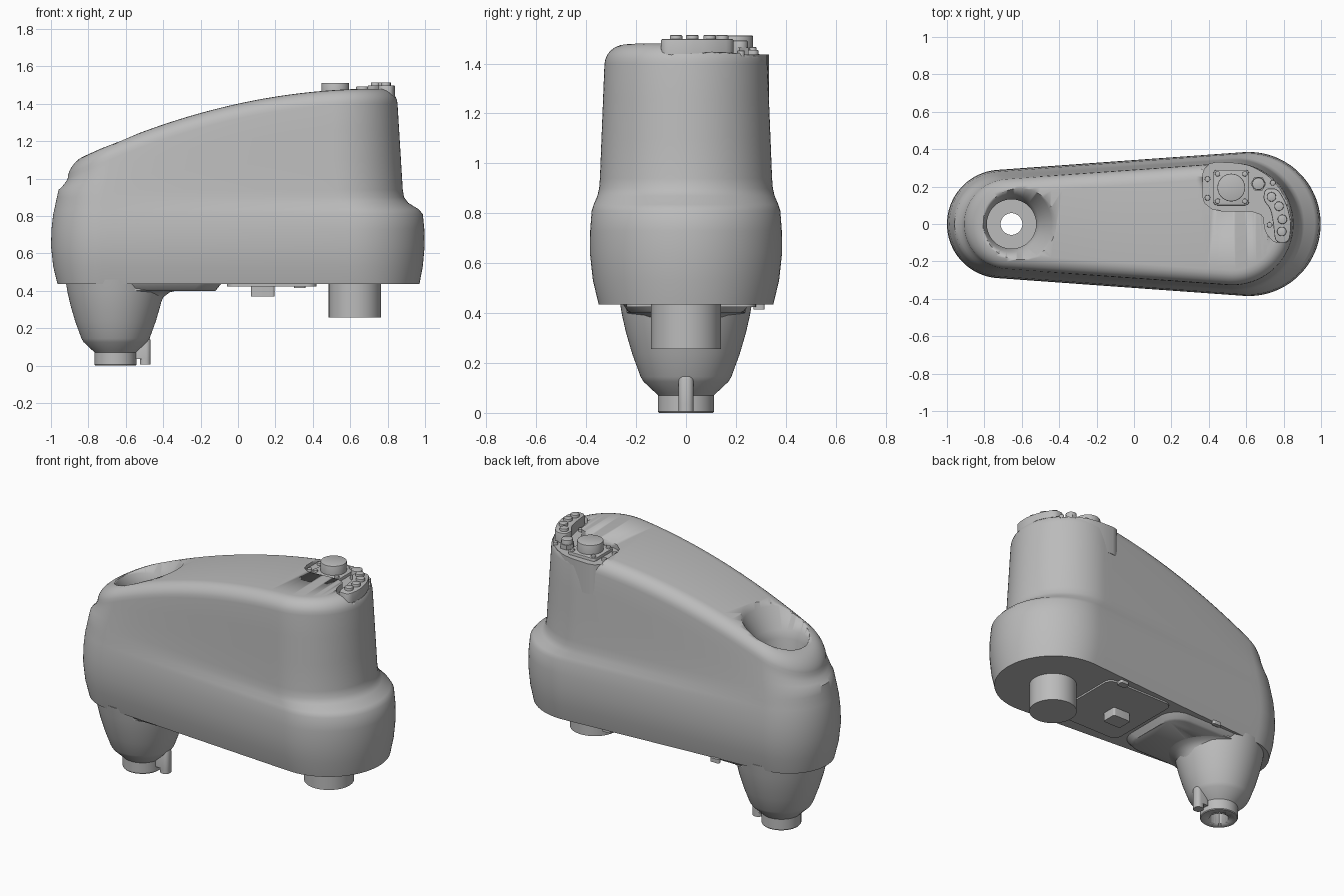
import bpy, bmesh
from math import sin, cos, pi, acos, radians
from mathutils import Vector

if "Cube" in bpy.data.objects:
    bpy.data.objects.remove(bpy.data.objects["Cube"], do_unlink=True)

gray = bpy.data.materials.new("light_gray")
gray.use_nodes = True
COLOR = (0.5, 0.5, 0.5, 1)
gray.diffuse_color = COLOR
gray.node_tree.nodes["Principled BSDF"].inputs["Base Color"].default_value = COLOR


def finish(name, bm, angle=35):
    bmesh.ops.recalc_face_normals(bm, faces=bm.faces)
    me = bpy.data.meshes.new(name)
    bm.to_mesh(me)
    bm.free()
    me.materials.append(gray)
    ob = bpy.data.objects.new(name, me)
    bpy.context.collection.objects.link(ob)
    bpy.ops.object.select_all(action="DESELECT")
    bpy.context.view_layer.objects.active = ob
    ob.select_set(True)
    bpy.ops.object.shade_smooth_by_angle(angle=radians(angle))
    return ob


def prism(name, outline, z0, z1, bevel=0):
    bm = bmesh.new()
    face = bm.faces.new([bm.verts.new((x, y, z0)) for x, y in outline])
    ext = bmesh.ops.extrude_face_region(bm, geom=[face])["geom"]
    top = [v for v in ext if isinstance(v, bmesh.types.BMVert)]
    bmesh.ops.translate(bm, verts=top, vec=(0, 0, z1 - z0))
    if bevel:
        rim = [e for e in bm.edges if all(v in top for v in e.verts)]
        bmesh.ops.bevel(bm, geom=rim, offset=bevel, segments=2, affect="EDGES", profile=0.5)
    return finish(name, bm)


def circle(x, y, r, n=32):
    return [(x + r * cos(2 * pi * i / n), y + r * sin(2 * pi * i / n)) for i in range(n)]


def rounded_rect(x0, x1, y0, y1, r, n=6):
    pts = []
    corners = [(x1 - r, y1 - r), (x0 + r, y1 - r), (x0 + r, y0 + r), (x1 - r, y0 + r)]
    for q, (cx, cy) in enumerate(corners):
        for i in range(n + 1):
            a = pi / 2 * (q + i / n)
            pts.append((cx + r * cos(a), cy + r * sin(a)))
    return pts


def smooth_outline(pts, rounds=2):
    # corner cutting turns a coarse outline into a curve
    for _ in range(rounds):
        new = []
        for i, p in enumerate(pts):
            a, b = Vector(p), Vector(pts[(i + 1) % len(pts)])
            new += [a.lerp(b, 0.2), a.lerp(b, 0.8)]
        pts = new
    return [tuple(p) for p in pts]


def revolve(name, profile, x, y=0, n=64):
    bm = bmesh.new()
    vs = [bm.verts.new((x + r, y, z)) for r, z in profile]
    edges = [bm.edges.new(p) for p in zip(vs, vs[1:])]
    bmesh.ops.spin(bm, geom=vs + edges, cent=(x, y, 0), axis=(0, 0, 1),
                   angle=2 * pi, steps=n, use_merge=True)
    bmesh.ops.remove_doubles(bm, verts=bm.verts, dist=0.0001)
    return finish(name, bm)


def boolean(target, tool, operation="DIFFERENCE"):
    mod = target.modifiers.new("cut", "BOOLEAN")
    mod.operation, mod.solver, mod.object = operation, "EXACT", tool
    bpy.context.view_layer.objects.active = target
    bpy.ops.object.modifier_apply(modifier=mod.name)


# Housing: tapered capsule sections lofted up to a sloping crown
def crown(x):
    return 1.40 + 0.2185 * x - 0.149 * x * x


def half_section(cl, rl, cr, rr, arc=24, straight=20):
    phi = acos((rl - rr) / (cr - cl))
    right = [Vector((cr + rr * cos(phi * i / arc), rr * sin(phi * i / arc))) for i in range(arc + 1)]
    left = []
    for i in range(arc + 1):
        a = phi + (pi - phi) * i / arc
        left.append(Vector((cl + rl * cos(a), rl * sin(a))))
    side = [right[-1].lerp(left[0], i / straight) for i in range(1, straight)]
    return right + side + left


FILLET = 0.08
halves = []
# height, left centre and radius, right centre and radius
for z, *s in [(0.435, -0.71, 0.255, 0.62, 0.35), (0.53, -0.71, 0.278, 0.615, 0.373),
              (0.64, -0.71, 0.29, 0.613, 0.385), (0.73, -0.71, 0.287, 0.612, 0.384),
              (0.81, -0.708, 0.28, 0.61, 0.378), (0.835, -0.706, 0.276, 0.597, 0.370),
              (0.87, -0.703, 0.272, 0.555, 0.355), (0.90, -0.70, 0.268, 0.54, 0.348),
              (0.94, -0.696, 0.263, 0.536, 0.345)]:
    halves.append([(p.x, p.y, z) for p in half_section(*s)])
for f in (0.35, 0.7):
    sec = half_section(-0.696 + 0.028 * f, 0.263 - 0.02 * f, 0.536 - 0.01 * f, 0.345 - 0.018 * f)
    halves.append([(p.x, p.y, 0.94 + f * (crown(p.x) - FILLET - 0.94)) for p in sec])
for k in range(7):
    a = pi / 2 * k / 6
    inset = FILLET * (1 - cos(a))
    sec = half_section(-0.668, 0.243 - inset, 0.526, 0.327 - inset)
    halves.append([(p.x, p.y, crown(p.x) - FILLET * (1 - sin(a))) for p in sec])

bm = bmesh.new()
rings = []
for h in halves:
    full = h + [(x, -y, z) for x, y, z in reversed(h[1:-1])]
    full[0], full[len(h) - 1] = (h[0][0], 0, h[0][2]), (h[-1][0], 0, h[-1][2])
    rings.append([bm.verts.new(p) for p in full])
n, last = len(rings[0]), len(halves[0]) - 1
for lo, hi in zip(rings, rings[1:]):
    for i in range(n):
        j = (i + 1) % n
        bm.faces.new((lo[i], lo[j], hi[j], hi[i]))
bm.faces.new(rings[0])
top = rings[-1]
for i in range(last):
    strip = [top[i], top[i + 1], top[-i - 1], top[-i % n]]
    bm.faces.new(list(dict.fromkeys(strip)))
housing = finish("housing", bm)

# Recessed connector panel on the crown
panel_outline = smooth_outline([
    (0.365, 0.07), (0.365, 0.335), (0.60, 0.325), (0.72, 0.26), (0.80, 0.16), (0.845, 0.03),
    (0.835, -0.10), (0.75, -0.10), (0.70, -0.04), (0.69, 0.07)])
panel = prism("connector_panel", panel_outline, 1.25, 1.437)
pocket = prism("pocket_cutter", panel_outline, 1.436, 1.7)
boolean(housing, pocket)

# Hollow shaft and flared foot
LEG = -0.655
bore = revolve("bore_cutter", [(0, -0.1), (0.058, -0.1), (0.058, 0.6), (0.132, 0.6), (0.132, 1.08),
                               (0.15, 1.125), (0.215, 1.245), (0.31, 1.40), (0, 1.40)], LEG)
foot = revolve("foot", [(0, 0), (0.108, 0), (0.112, 0.005), (0.112, 0.07), (0.122, 0.08), (0.17, 0.125),
                        (0.182, 0.145), (0.215, 0.235), (0.24, 0.32), (0.256, 0.39),
                        (0.268, 0.46), (0, 0.46)], LEG)
for ob in (housing, foot):
    boolean(ob, bore)
for ob in (pocket, bore):
    bpy.data.objects.remove(ob, do_unlink=True)
prism("foot_tab", rounded_rect(-0.56, -0.467, -0.03, 0.03, 0.025), 0.035, 0.15, 0.015)
prism("foot_tab_tip", rounded_rect(-0.525, -0.467, -0.03, 0.03, 0.025), 0.005, 0.06)

# Underside: fairing, cover plate, sensor block, clips and output shaft
bm = bmesh.new()
fair = [(0.40, 0.22), (0.408, 0.235), (0.44, 0.255)]
loops = []
for z, w in fair:
    out = rounded_rect(-0.66, -0.12 + (z - 0.40) * 0.8, -w, w, 0.12)
    loops.append([bm.verts.new((x, y, z)) for x, y in out])
for lo, hi in zip(loops, loops[1:]):
    for i in range(len(lo)):
        j = (i + 1) % len(lo)
        bm.faces.new((lo[i], lo[j], hi[j], hi[i]))
bm.faces.new(loops[0])
bm.faces.new(loops[-1])
fairing = finish("foot_fairing", bm)
collar = revolve("foot_collar", [(0.225, 0.27), (0.237, 0.32), (0.255, 0.365), (0.29, 0.392),
                                 (0.33, 0.402), (0.33, 0.44), (0.2, 0.44)], LEG)
for v in collar.data.vertices:
    v.co.y *= 0.78 if v.co.x > LEG + 0.1 else 0.75
    if v.co.x < LEG:
        v.co.x = LEG + (v.co.x - LEG) * 0.75
hole = prism("bore_clearance_cutter", circle(LEG, 0, 0.058, 64), 0.3, 0.5)
boolean(fairing, hole)
bpy.data.objects.remove(hole, do_unlink=True)
prism("cover_plate", rounded_rect(-0.06, 0.42, -0.24, 0.28, 0.05), 0.424, 0.44)
prism("sensor_block", rounded_rect(0.07, 0.195, -0.05, 0.05, 0.012), 0.37, 0.43)
for x in (-0.4, 0.33):
    prism("edge_clip", rounded_rect(x - 0.03, x + 0.03, 0.27, 0.295 + 0.02 * (x > 0), 0.01), 0.415, 0.44)
prism("output_shaft", circle(0.625, 0, 0.14, 64), 0.257, 0.44)

# Round connector with its square flange and corner screws
prism("connector_flange", rounded_rect(0.425, 0.615, 0.10, 0.29, 0.02), 1.43, 1.455, 0.004)
prism("round_connector", circle(0.52, 0.195, 0.074, 48), 1.45, 1.512, 0.004)
for x in (0.447, 0.593):
    for y in (0.122, 0.268):
        prism("flange_screw", circle(x, y, 0.014, 12), 1.45, 1.466, 0.003)
for x, y in ((0.393, 0.24), (0.393, 0.14), (0.742, 0.22), (0.725, -0.005)):
    prism("panel_screw", circle(x, y, 0.015, 12), 1.43, 1.452, 0.003)

# Small hexagonal connector
prism("hex_nut", circle(0.665, 0.215, 0.042, 6), 1.43, 1.465)
prism("small_connector", circle(0.665, 0.215, 0.033, 24), 1.45, 1.492, 0.004)

# Curved fitting strip with push fittings
strip_outline = smooth_outline([
    (0.70, 0.19), (0.77, 0.19), (0.82, 0.10), (0.842, 0.0), (0.83, -0.10), (0.755, -0.10),
    (0.745, 0.0), (0.73, 0.08), (0.69, 0.13)])
prism("fitting_strip", strip_outline, 1.43, 1.498, 0.006)
for x, y in ((0.735, 0.145), (0.775, 0.095), (0.793, 0.025), (0.79, -0.04)):
    prism("push_fitting", circle(x, y, 0.025, 20), 1.49, 1.514, 0.004)
